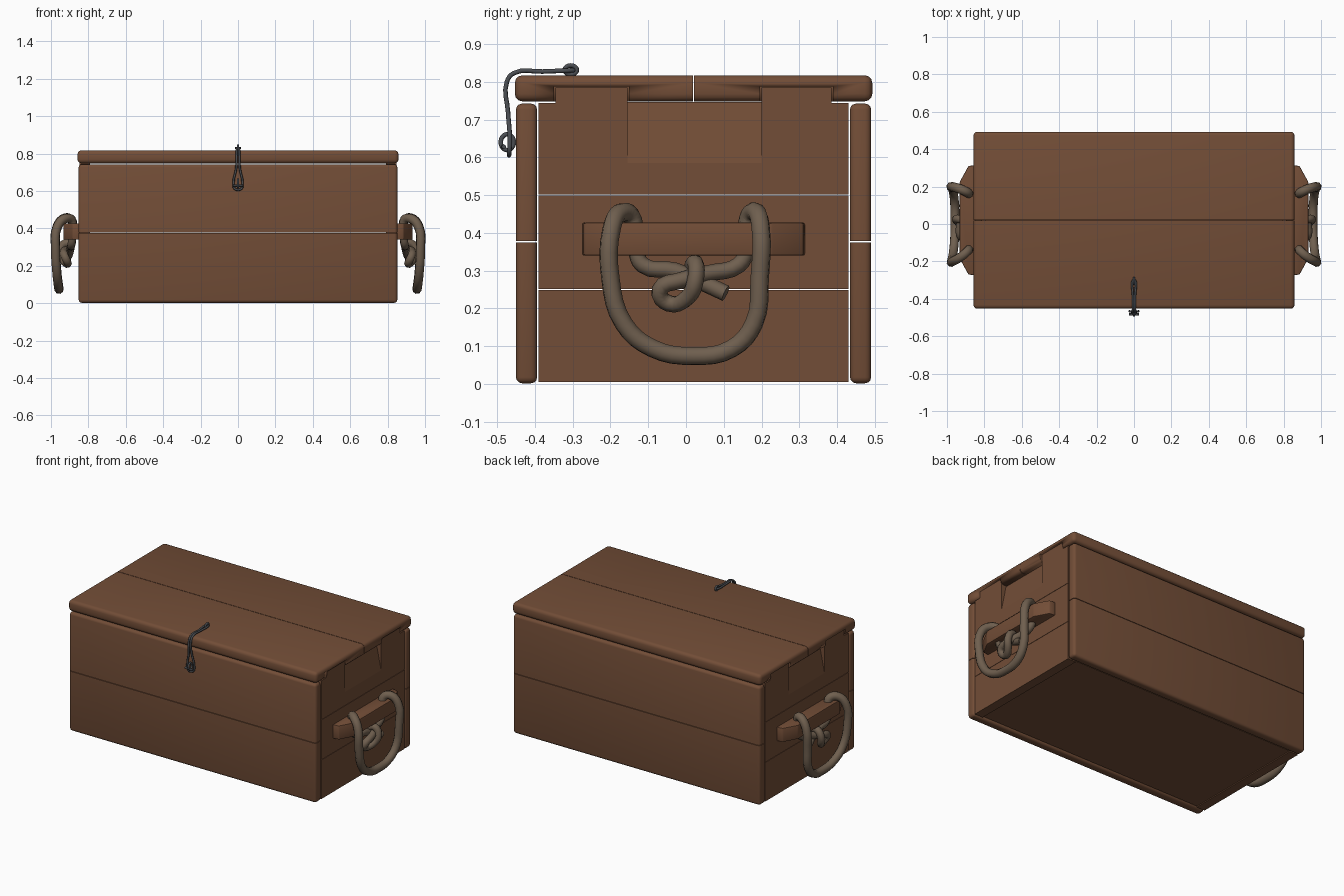
import bpy, bmesh, math
from mathutils import Vector

if "Cube" in bpy.data.objects:
    bpy.data.objects.remove(bpy.data.objects["Cube"])


def material(name, color):
    m = bpy.data.materials.new(name)
    m.use_nodes = True
    m.diffuse_color = (*color, 1)
    bsdf = m.node_tree.nodes["Principled BSDF"]
    bsdf.inputs["Base Color"].default_value = (*color, 1)
    bsdf.inputs["Roughness"].default_value = 0.8
    return m


WOOD = material("brown wood", (0.17, 0.075, 0.038))
ROPE = material("tan rope", (0.16, 0.115, 0.078))
IRON = material("dark iron", (0.07, 0.076, 0.085))


def finish(bm, name, mat, smooth=True):
    bmesh.ops.recalc_face_normals(bm, faces=bm.faces)
    mesh = bpy.data.meshes.new(name)
    bm.to_mesh(mesh)
    bm.free()
    ob = bpy.data.objects.new(name, mesh)
    bpy.context.collection.objects.link(ob)
    mesh.materials.append(mat)
    if smooth:
        bpy.ops.object.select_all(action='DESELECT')
        ob.select_set(True)
        bpy.context.view_layer.objects.active = ob
        bpy.ops.object.shade_smooth_by_angle(angle=math.radians(35))
    return ob


def board(name, lo, hi, bevel=0.0, seam=None):
    """Box between two corners; edges lying on the seam (axis, value) stay sharp."""
    bm = bmesh.new()
    bmesh.ops.create_cube(bm, size=1)
    for v in bm.verts:
        v.co = Vector([lo[i] if v.co[i] < 0 else hi[i] for i in range(3)])
    if bevel:
        edges = [e for e in bm.edges if seam is None or
                 any(abs(v.co[seam[0]] - seam[1]) > 1e-4 for v in e.verts)]
        bmesh.ops.bevel(bm, geom=edges, offset=bevel, segments=3, profile=0.5,
                        affect='EDGES', clamp_overlap=True)
    return finish(bm, name, WOOD)


def prism(name, outline, axis, lo, hi, bevel=0.0):
    """Outline in the two other axes, extruded along the given axis."""
    bm = bmesh.new()

    def place(p, t):
        c = list(p)
        c.insert(axis, t)
        return bm.verts.new(c)

    a = [place(p, lo) for p in outline]
    b = [place(p, hi) for p in outline]
    bm.faces.new(a)
    bm.faces.new(b)
    for i in range(len(a)):
        j = (i + 1) % len(a)
        bm.faces.new((a[i], a[j], b[j], b[i]))
    if bevel:
        bmesh.ops.bevel(bm, geom=bm.edges[:], offset=bevel, segments=2,
                        profile=0.5, affect='EDGES', clamp_overlap=True)
    return finish(bm, name, WOOD)


def tube(name, points, radius, mat, cyclic=False, res=4):
    """Round strand through the points."""
    cu = bpy.data.curves.new(name, 'CURVE')
    cu.dimensions = '3D'
    cu.bevel_depth = radius
    cu.bevel_resolution = 2
    cu.resolution_u = res
    cu.use_fill_caps = True
    sp = cu.splines.new('BEZIER')
    sp.bezier_points.add(len(points) - 1)
    for bp, p in zip(sp.bezier_points, points):
        bp.co = p
        bp.handle_left_type = bp.handle_right_type = 'AUTO'
    sp.use_cyclic_u = cyclic
    cu.materials.append(mat)
    ob = bpy.data.objects.new(name, cu)
    bpy.context.collection.objects.link(ob)
    return ob


# Front and back walls, two planks each
L = 0.852
for side, y0, y1 in (("front", -0.45, -0.394), ("back", 0.434, 0.49)):
    board(side + "_lower_plank", (-L, y0, 0.002), (L, y1, 0.375), 0.016, (2, 0.375))
    board(side + "_upper_plank", (-L, y0, 0.378), (L, y1, 0.742), 0.016, (2, 0.378))

# Floor
board("floor", (-0.842, -0.388, 0.012), (0.842, 0.428, 0.05))

# Lid planks, notched at the ends for the wall tabs
TABS = ((-0.345, -0.155), (0.2, 0.385))
lids = [board("lid_front_plank", (-0.858, -0.453, 0.748), (0.858, 0.0185, 0.817), 0.02, (1, 0.0185)),
        board("lid_back_plank", (-0.858, 0.0215, 0.748), (0.858, 0.493, 0.817), 0.02, (1, 0.0215))]
for lid, (y0, y1) in zip(lids, TABS):
    for s in (-1, 1):
        xs = sorted((s * 0.78, s * 0.9))
        cutter = board("notch_cutter", (xs[0], y0 - 0.004, 0.7), (xs[1], y1 + 0.004, 0.788))
        cutter.hide_render = True
        mod = lid.modifiers.new("notch", 'BOOLEAN')
        mod.operation = 'DIFFERENCE'
        mod.solver = 'EXACT'
        mod.object = cutter
        bpy.context.view_layer.objects.active = lid
        bpy.ops.object.modifier_apply(modifier=mod.name)
        bpy.data.objects.remove(cutter)

# End walls, cleats and rope handles, one set at each end
for s, side in ((1, "left"), (-1, "right")):
    IN, OUT = s * 0.79, s * 0.848
    xs = sorted((IN, OUT))
    for name, z0, z1 in (("lower", 0.006, 0.249), ("middle", 0.251, 0.499), ("upper", 0.501, 0.585)):
        board(f"{side}_end_{name}_board", (xs[0], -0.39, z0), (xs[1], 0.43, z1))

    # Tabbed shoulders of the top board
    for name, edge, a, b, inner in (("front", -0.39, -0.345, -0.155, -0.155),
                                    ("back", 0.43, 0.385, 0.2, 0.2)):
        prism(f"{side}_end_{name}_shoulder",
              [(edge, 0.585), (edge, 0.744), (a, 0.744), (a, 0.785), (b, 0.785), (inner, 0.585)],
              0, IN, OUT)
    # Sloping finger recess between the shoulders
    prism(f"{side}_finger_recess",
          [(IN, 0.585), (OUT, 0.585), (s * 0.815, 0.746), (IN, 0.746)], 1, -0.155, 0.2)

    # Tapered cleat
    prism(f"{side}_cleat",
          [(s * 0.846, -0.275), (s * 0.885, -0.27), (s * 0.932, -0.185),
           (s * 0.932, 0.225), (s * 0.885, 0.31), (s * 0.846, 0.315)],
          2, 0.34, 0.427, 0.005)

    # Hanging rope loop, its ends passing down through the cleat
    loop = [(0.885, -0.135, 0.40), (0.89, -0.145, 0.445), (0.925, -0.175, 0.452),
            (0.965, -0.197, 0.41), (0.975, -0.2, 0.28), (0.968, -0.165, 0.16),
            (0.96, -0.09, 0.095), (0.957, 0.02, 0.074), (0.96, 0.12, 0.093),
            (0.968, 0.18, 0.16), (0.975, 0.195, 0.28), (0.967, 0.198, 0.41),
            (0.925, 0.185, 0.455), (0.89, 0.168, 0.445), (0.885, 0.16, 0.40)]
    tube(f"{side}_rope_loop", [(s * x, y, z) for x, y, z in loop], 0.025, ROPE)

    # Knotted rope ends under the cleat
    strand_a = [(0.885, -0.135, 0.36), (0.89, -0.115, 0.315), (0.895, -0.03, 0.3),
                (0.9, 0.04, 0.27), (0.915, 0.105, 0.24)]
    strand_b = [(0.885, 0.165, 0.36), (0.89, 0.14, 0.315), (0.905, 0.06, 0.293),
                (0.93, -0.01, 0.275), (0.925, -0.07, 0.248), (0.91, -0.045, 0.213),
                (0.935, 0.005, 0.23), (0.952, 0.025, 0.275), (0.925, 0.025, 0.32),
                (0.885, 0.015, 0.31)]
    for n, strand in (("front", strand_a), ("back", strand_b)):
        tube(f"{side}_knot_{n}_strand", [(s * x, y, z) for x, y, z in strand], 0.022, ROPE)

# Wire hasp: a bent rod that opens into a teardrop over the front staple
half = [(0.005, -0.30, 0.83), (0.006, -0.38, 0.827), (0.006, -0.455, 0.823),
        (0.007, -0.474, 0.80), (0.01, -0.471, 0.72), (0.024, -0.466, 0.645),
        (0.018, -0.468, 0.612)]
path = half + [(-x, y, z) for x, y, z in reversed(half)]
tube("hasp_wire", path, 0.006, IRON, cyclic=True)


def staple(name, y, z, ry, rz):
    ring = [(0, y + ry * math.cos(a), z + rz * math.sin(a))
            for a in (math.tau * i / 8 for i in range(8))]
    tube(name, ring, 0.006, IRON, cyclic=True, res=3)


staple("lid_staple", -0.305, 0.831, 0.016, 0.012)
staple("front_staple", -0.473, 0.64, 0.017, 0.021)
tube("staple_pin", [(-0.027, -0.482, 0.628), (0, -0.484, 0.628), (0.027, -0.482, 0.628)], 0.006, IRON)
